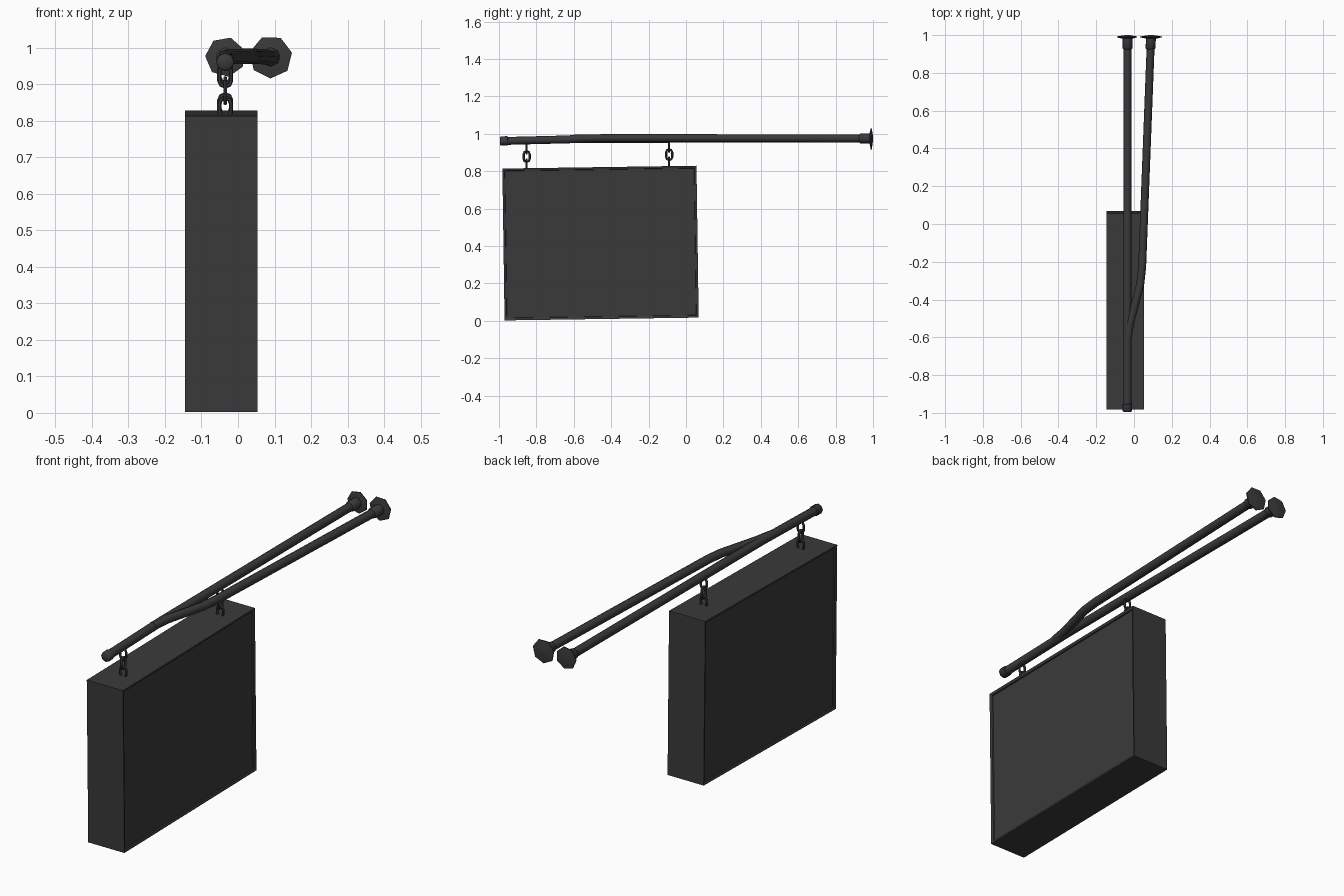
import bpy, bmesh, math
from mathutils import Vector, Matrix

if "Cube" in bpy.data.objects:
    bpy.data.objects.remove(bpy.data.objects["Cube"])

mat = bpy.data.materials.new("dark_metal")
mat.diffuse_color = (0.042, 0.042, 0.042, 1)
mat.use_nodes = True
mat.node_tree.nodes["Principled BSDF"].inputs["Base Color"].default_value = mat.diffuse_color


def finish(name, bm, smooth=True):
    bmesh.ops.recalc_face_normals(bm, faces=bm.faces)
    me = bpy.data.meshes.new(name)
    bm.to_mesh(me)
    bm.free()
    me.materials.append(mat)
    ob = bpy.data.objects.new(name, me)
    bpy.context.collection.objects.link(ob)
    if smooth:
        bpy.ops.object.select_all(action='DESELECT')
        ob.select_set(True)
        bpy.context.view_layer.objects.active = ob
        bpy.ops.object.shade_smooth_by_angle(angle=math.radians(50))
    return ob


def sweep(name, path, radii, sides=8, closed=False, up=(0, 0, 1), phase=0.0):
    """Tube along a path; radii is one number or one per point."""
    pts = [Vector(p) for p in path]
    n = len(pts)
    if not isinstance(radii, (list, tuple)):
        radii = [radii] * n
    bm = bmesh.new()
    rings = []
    for i, p in enumerate(pts):
        a = pts[(i - 1) % n] if closed else pts[max(i - 1, 0)]
        b = pts[(i + 1) % n] if closed else pts[min(i + 1, n - 1)]
        t = (b - a).normalized()
        u = t.cross(Vector(up)).normalized()
        v = u.cross(t)
        rings.append([bm.verts.new(p + radii[i] * (u * math.cos(w) + v * math.sin(w)))
                      for w in (phase + 2 * math.pi * k / sides for k in range(sides))])
    for i in range(n if closed else n - 1):
        r, s = rings[i], rings[(i + 1) % n]
        for k in range(sides):
            bm.faces.new((r[k], r[(k + 1) % sides], s[(k + 1) % sides], s[k]))
    if not closed:
        bm.faces.new(rings[0])
        bm.faces.new(rings[-1])
    return finish(name, bm)


# Sign box: thin rim with recessed panels on both broad sides, hanging slightly tilted
bm = bmesh.new()
bmesh.ops.create_cube(bm, size=1)
bmesh.ops.scale(bm, vec=(0.199, 1.038, 0.812), verts=bm.verts)
bm.normal_update()
sides = [f for f in bm.faces if abs(f.normal.x) > 0.9]
for f in sides:
    nrm = f.normal.copy()
    bmesh.ops.inset_region(bm, faces=[f], thickness=0.017)
    bmesh.ops.translate(bm, vec=-nrm * 0.004, verts=f.verts)
    bmesh.ops.inset_region(bm, faces=[f], thickness=0.002, depth=-0.006)
box = finish("sign_box", bm, smooth=False)
box.matrix_world = Matrix.Translation((-0.0455, -0.457, 0.4155)) @ Matrix.Rotation(0.0145, 4, 'X')

# Support arms: a main arm and a bent brace that joins it
PX, BX, ZW = -0.035, 0.09, 0.975
sweep("main_arm", [(PX, -0.985, 0.961), (PX, -0.55, 0.972), (PX, 0.99, ZW)], 0.021)
sweep("brace_arm", [(PX, -0.62, 0.973), (-0.022, -0.53, 0.976), (0.033, -0.32, 0.977),
                    (0.043, -0.23, 0.977), (BX, 0.99, ZW)], 0.021)

# Rounded end cap on the free end
sweep("arm_end_cap", [(PX, -0.995, 0.961), (PX, -0.99, 0.961), (PX, -0.955, 0.962), (PX, -0.953, 0.962)],
      [0.019, 0.025, 0.025, 0.021])

# Wall flanges with collars
for name, x, r, ph, lean in (("main", PX, 0.055, 0.4, 0.0), ("brace", BX, 0.059, 0.2, 0.003)):
    sweep(name + "_collar", [(x - lean, 0.925, ZW), (x - lean, 0.93, ZW), (x, 0.985, ZW)],
          [0.021, 0.026, 0.026])
    sweep(name + "_wall_flange", [(x, 0.982, ZW), (x, 0.988, ZW), (x, 0.993, ZW), (x, 1.0, ZW)],
          [0.03, r, r, 0.012], sides=7, phase=ph)


# Chains: three interlocked links under the arm at each hanging point
def link(name, y, z0, z1, half, along_x):
    zc, s = (z0 + z1) / 2, (z1 - z0) / 2 - half
    path = []
    for k in range(10):
        w = math.pi * ((k % 5) / 4 + (k // 5))
        h, z = half * math.cos(w), zc + half * math.sin(w) + (s if k < 5 else -s)
        path.append((PX + h, y, z) if along_x else (PX, y + h, z))
    sweep(name, path, 0.006, sides=6, closed=True, up=(0, 1, 0) if along_x else (1, 0, 0))


for tag, y, dz in (("front", -0.852, -0.004), ("rear", -0.09, 0.006)):
    link(tag + "_arm_link", y, 0.898 + dz, 0.955 + dz, 0.016, True)
    link(tag + "_middle_link", y, 0.853 + dz, 0.911 + dz, 0.016, False)
    link(tag + "_box_link", y, 0.812 + dz, 0.867 + dz, 0.016, True)
